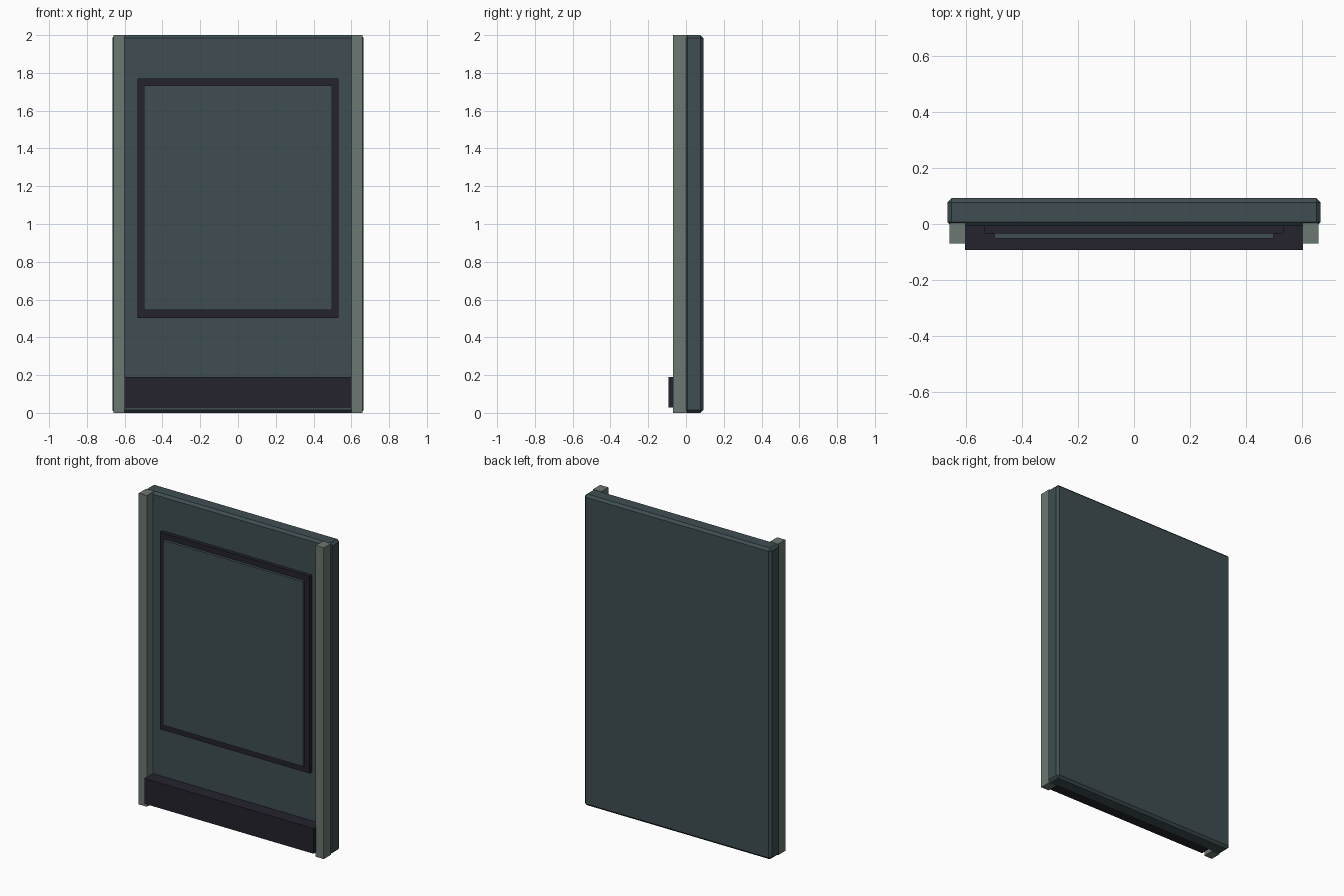
import bpy
import bmesh
from mathutils import Vector

cube = bpy.data.objects.get("Cube")
if cube:
    bpy.data.objects.remove(cube, do_unlink=True)


def make_material(name, rgb):
    mat = bpy.data.materials.new(name)
    mat.use_nodes = True
    color = (*rgb, 1.0)
    mat.diffuse_color = color
    mat.node_tree.nodes["Principled BSDF"].inputs["Base Color"].default_value = color
    return mat


def box(name, low, high, mat, chamfer=0.0):
    """Box between two corners, optionally with chamfered edges."""
    low, high = Vector(low), Vector(high)
    size, middle = high - low, (low + high) / 2
    bm = bmesh.new()
    bmesh.ops.create_cube(bm, size=1.0)
    for v in bm.verts:
        v.co = Vector(a * b for a, b in zip(v.co, size))
    mesh = bpy.data.meshes.new(name)
    bm.to_mesh(mesh)
    bm.free()
    mesh.materials.append(mat)
    obj = bpy.data.objects.new(name, mesh)
    obj.location = middle
    bpy.context.collection.objects.link(obj)
    if chamfer:
        bevel = obj.modifiers.new("Chamfer", "BEVEL")
        bevel.width = chamfer
        bevel.segments = 1
    return obj


slate = make_material("slate blue grey", (0.049, 0.076, 0.085))
steel = make_material("grey green steel", (0.150, 0.188, 0.165))
dark = make_material("dark charcoal", (0.018, 0.0165, 0.027))

# Main slab
box("door_slab", (-0.665, -0.008, 0), (0.665, 0.092, 2), slate, 0.015)

# Side rails
for side, x0, x1 in (("left", 0.6, 0.658), ("right", -0.658, -0.6)):
    box(side + "_rail", (x0, -0.069, 0), (x1, 0.004, 2), steel)

# Raised panel on its dark frame
box("panel_frame", (-0.533, -0.033, 0.503), (0.533, 0, 1.77), dark)
box("raised_panel", (-0.497, -0.051, 0.545), (0.497, -0.02, 1.733), slate)

# Kick plate across the bottom
box("kick_plate", (-0.602, -0.092, 0.028), (0.602, 0, 0.19), dark)
